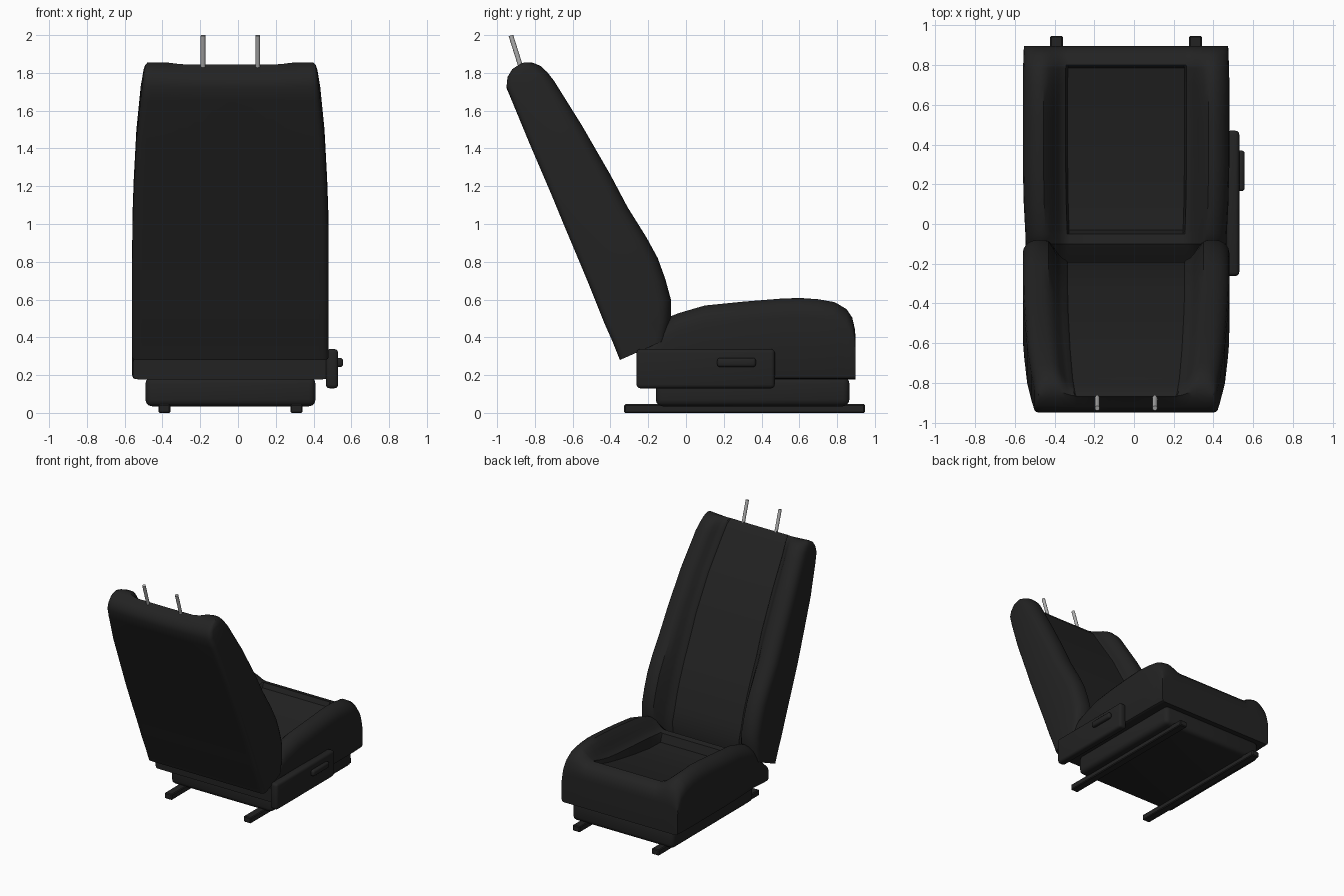
import bpy, bmesh, math
from mathutils import Vector

if "Cube" in bpy.data.objects:
    bpy.data.objects.remove(bpy.data.objects["Cube"])

CX = -0.04  # centre line of the seat body


def mat(name, c):
    m = bpy.data.materials.new(name)
    m.diffuse_color = (c, c, c, 1)
    m.use_nodes = True
    m.node_tree.nodes["Principled BSDF"].inputs["Base Color"].default_value = m.diffuse_color
    return m


BLACK = mat("black leather", 0.0165)
METAL = mat("grey metal", 0.42)


def finish(name, bm, m, angle=35):
    bmesh.ops.recalc_face_normals(bm, faces=bm.faces)
    me = bpy.data.meshes.new(name)
    bm.to_mesh(me)
    bm.free()
    ob = bpy.data.objects.new(name, me)
    bpy.context.collection.objects.link(ob)
    me.materials.append(m)
    bpy.ops.object.select_all(action='DESELECT')
    ob.select_set(True)
    bpy.context.view_layer.objects.active = ob
    bpy.ops.object.shade_smooth_by_angle(angle=math.radians(angle))
    return ob


def box(name, lo, hi, bevel, m, seg=3):
    bm = bmesh.new()
    bmesh.ops.create_cube(bm, size=1)
    for v in bm.verts:
        v.co = Vector([(a + b) / 2 + c * (b - a) for a, b, c in zip(lo, hi, v.co)])
    bmesh.ops.bevel(bm, geom=bm.edges[:], offset=bevel, segments=seg,
                    profile=0.5, affect='EDGES')
    return finish(name, bm, m)


HALF = [0, .2, .4, .565, .585, .62, .66, .7, .75, .8, .85, .9, .94, .97, .99, 1.0]
US = [-u for u in HALF[:0:-1]] + HALF


def smooth(a, b, u):
    t = min(1, max(0, (u - a) / (b - a)))
    return t * t * (3 - 2 * t)


def roundoff(u, start):
    k = max(0, (abs(u) - start) / (1 - start))
    return 1 - math.sqrt(max(0, 1 - k * k))


def loft(name, sections, m):
    """Each section is a pair of point rows (face row, rear row) across the width."""
    bm = bmesh.new()
    rings = [[bm.verts.new(p) for p in face + rear[::-1]] for face, rear in sections]
    n = len(rings[0])
    for a, b in zip(rings, rings[1:]):
        for i in range(n):
            j = (i + 1) % n
            bm.faces.new((a[i], a[j], b[j], b[i]))
    for r in (rings[0], rings[-1]):
        for i in range(n // 2 - 1):
            bm.faces.new((r[i], r[i + 1], r[n - 2 - i], r[n - 1 - i]))
    return finish(name, bm, m)


# backrest: rear (y,z), bolster (y,z), centre (y,z), half width
back_levels = [
    ((-.35, .28), (-.10, .39), (-.19, .36), .52),
    ((-.39, .38), (-.08, .50), (-.18, .46), .52),
    ((-.43, .47), (-.08, .60), (-.21, .56), .52),
    ((-.47, .57), (-.11, .71), (-.24, .67), .52),
    ((-.51, .67), (-.15, .82), (-.28, .78), .52),
    ((-.56, .79), (-.21, .93), (-.33, .90), .52),
    ((-.64, .98), (-.31, 1.09), (-.405, 1.06), .518),
    ((-.71, 1.15), (-.40, 1.26), (-.475, 1.23), .512),
    ((-.83, 1.43), (-.55, 1.52), (-.62, 1.50), .498),
    ((-.92, 1.65), (-.70, 1.76), (-.77, 1.73), .475),
    ((-.95, 1.73), (-.735, 1.805), (-.80, 1.78), .466),
    ((-.945, 1.78), (-.77, 1.838), (-.82, 1.815), .46),
    ((-.92, 1.822), (-.81, 1.855), (-.845, 1.838), .452),
    ((-.875, 1.85), (-.845, 1.857), (-.865, 1.85), .44),
]
sections = []
for B, F, C, w in back_levels:
    B, F, C = Vector(B), Vector(F), Vector(C)
    d = (F - B).normalized()
    r = min(.07, .4 * (F - B).length)
    face, rear = [], []
    for u in US:
        g = smooth(.585, .78, abs(u))
        p = C.lerp(F, g) - d * r * roundoff(u, .85)
        if abs(u) < .57:
            p = p - d * min(.012, r * .3)
        q = B + d * r * .45 * roundoff(u, .94)
        dip = .018 * (1 - u * u) * smooth(1.6, 1.83, B.y)
        face.append((CX + u * w, p.x, p.y - dip * .3))
        rear.append((CX + u * w, q.x, q.y - dip))
    sections.append((face, rear))
loft("backrest", sections, BLACK)

# seat cushion: y, half width, bolster z, insert edge z, insert z
seat_levels = [
    (-.25, .515, .31, .31, .31),
    (-.20, .515, .36, .36, .36),
    (-.10, .505, .505, .43, .43),
    (-.05, .507, .525, .43, .425),
    (-.03, .508, .532, .43, .36),
    (.10, .515, .57, .44, .36),
    (.30, .52, .59, .45, .385),
    (.50, .52, .606, .465, .42),
    (.60, .52, .61, .475, .44),
    (.70, .52, .603, .495, .465),
    (.785, .519, .588, .52, .485),
    (.80, .518, .58, .522, .522),
    (.85, .516, .55, .51, .51),
    (.88, .515, .505, .48, .48),
    (.895, .514, .44, .435, .435),
    (.897, .514, .40, .40, .40),
]
sections = []
for y, w, zb, ze, zf in seat_levels:
    face, rear = [], []
    r = min(.10, .3 * (zb - .18))
    for u in US:
        z = ze + (zb - ze) * smooth(.585, .82, abs(u)) - r * roundoff(u, .82)
        if abs(u) < .57:
            z = zf
        face.append((CX + u * w, y, z))
        rear.append((CX + u * w, y, .178 + .02 * roundoff(u, .96)))
    sections.append((face, rear))
loft("seat_cushion", sections, BLACK)

# base, floor rails and the side trim with its lever
box("seat_base", (-.49, -.16, .035), (.41, .865, .19), .035, BLACK)
for side, x in (("left", -.39), ("right", .31)):
    box(side + "_rail", (x - .032, -.327, 0), (x + .032, .947, .046), .006, BLACK, 1)
box("side_trim", (.465, -.262, .13), (.53, .47, .338), .02, BLACK)
box("recline_lever", (.52, .165, .243), (.557, .37, .291), .015, BLACK)

# headrest posts
for side, x in (("left", -.185), ("right", .105)):
    a, b = Vector((x, -.855, 1.77)), Vector((x, -.927, 1.998))
    bm = bmesh.new()
    bmesh.ops.create_cone(bm, cap_ends=True, segments=16, radius1=.0125,
                          radius2=.0125, depth=(b - a).length)
    rot = (b - a).to_track_quat('Z', 'Y').to_matrix()
    for v in bm.verts:
        v.co = rot @ v.co + (a + b) / 2
    finish(side + "_headrest_post", bm, METAL)
